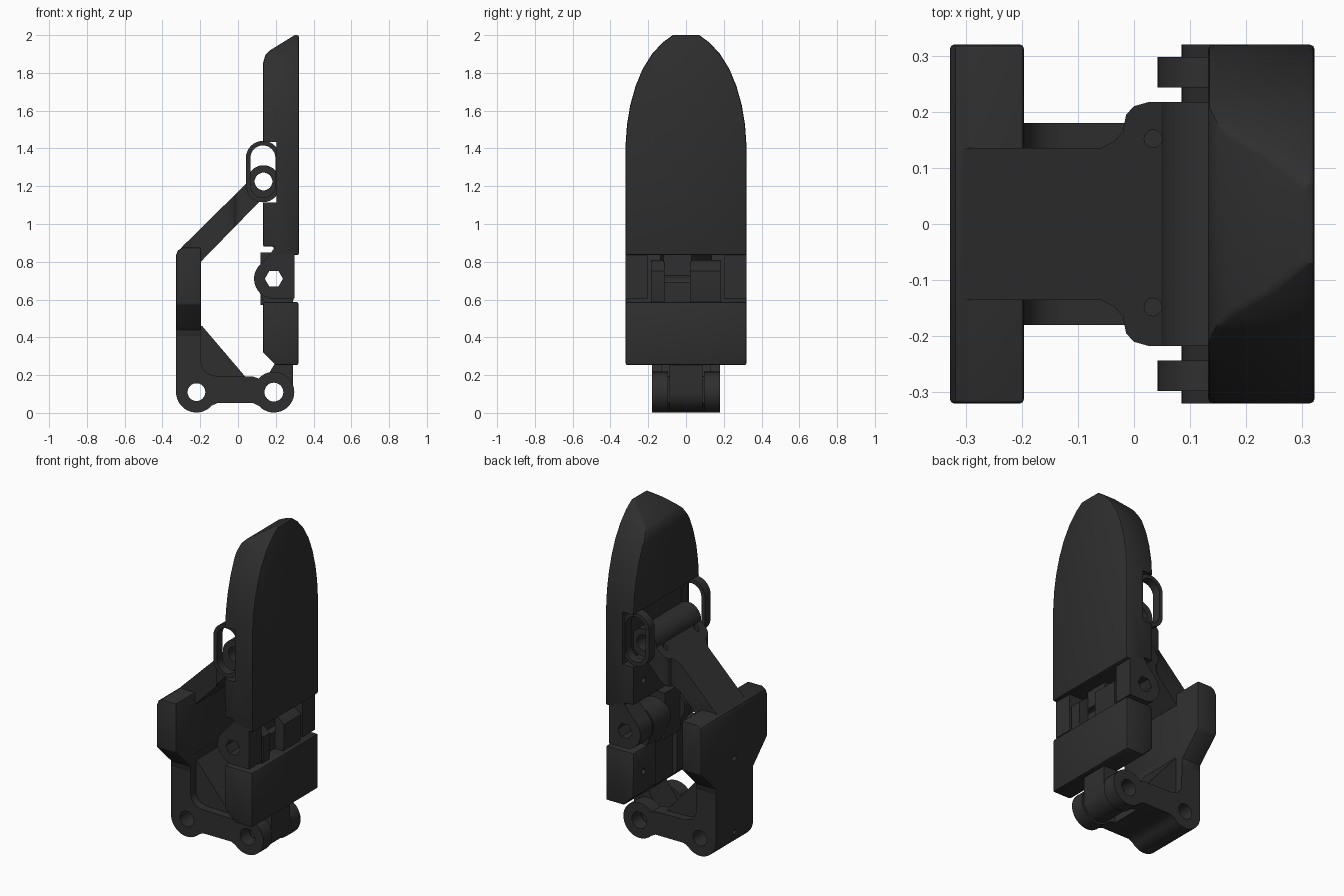
import bpy, bmesh, math

if "Cube" in bpy.data.objects:
    bpy.data.objects.remove(bpy.data.objects["Cube"])

dark = bpy.data.materials.new("dark_plastic")
dark.diffuse_color = (0.028, 0.028, 0.028, 1)
dark.use_nodes = True
dark.node_tree.nodes["Principled BSDF"].inputs["Base Color"].default_value = dark.diffuse_color


def prism(name, axis, pts, lo, hi):
    """Extrude a 2D outline along an axis: y takes (x,z), x takes (y,z), z takes (x,y)."""
    put = {'x': lambda a, b, t: (t, a, b), 'y': lambda a, b, t: (a, t, b), 'z': lambda a, b, t: (a, b, t)}[axis]
    bm = bmesh.new()
    f = bm.faces.new([bm.verts.new(put(a, b, lo)) for a, b in pts])
    r = bmesh.ops.extrude_face_region(bm, geom=[f])
    d = put(0, 0, hi - lo)
    bmesh.ops.translate(bm, vec=d, verts=[v for v in r['geom'] if isinstance(v, bmesh.types.BMVert)])
    bmesh.ops.recalc_face_normals(bm, faces=bm.faces)
    me = bpy.data.meshes.new(name)
    bm.to_mesh(me)
    bm.free()
    me.materials.append(dark)
    ob = bpy.data.objects.new(name, me)
    bpy.context.collection.objects.link(ob)
    return ob


def arc(cx, cz, r, a0=0, a1=360, n=32):
    full = a1 - a0 == 360
    m = n if full else n + 1
    return [(cx + r * math.cos(math.radians(a0 + (a1 - a0) * i / n)),
             cz + r * math.sin(math.radians(a0 + (a1 - a0) * i / n))) for i in range(m)]


def apply(ob, mod):
    bpy.context.view_layer.objects.active = ob
    bpy.ops.object.modifier_apply(modifier=mod.name)


def combine(ob, op, *others):
    for o in others:
        m = ob.modifiers.new("bool", 'BOOLEAN')
        m.operation, m.object, m.solver = op, o, 'EXACT'
        apply(ob, m)
        bpy.data.objects.remove(o)
    return ob


def bevel(ob, w=0.01):
    m = ob.modifiers.new("bevel", 'BEVEL')
    m.width, m.segments, m.limit_method, m.angle_limit = w, 2, 'ANGLE', math.radians(40)
    apply(ob, m)
    return ob


def rod(axis, a, b, r, lo, hi, n=32):
    return prism("rod", axis, arc(a, b, r, n=n), lo, hi)


def box(x0, x1, y0, y1, z0, z1):
    return prism("box", 'y', [(x0, z0), (x1, z0), (x1, z1), (x0, z1)], y0, y1)


def mirrored(pts):
    return pts + [(-a, b) for a, b in reversed(pts)]


# Fingertip plate: pointed arch crossed with the side profile
half = [(0.32, 0.8), (0.32, 1.42), (0.312, 1.53), (0.295, 1.63), (0.267, 1.73), (0.23, 1.82),
        (0.18, 1.9), (0.125, 1.96), (0.07, 2.0)]
tip = prism("fingertip_plate", 'x', mirrored(half), 0.1, 0.34)
side = [(0.19, 0.835), (0.322, 0.835), (0.322, 2.0), (0.30, 2.0), (0.17, 1.92), (0.145, 1.895),
        (0.132, 1.85), (0.132, 0.88), (0.19, 0.88)]
combine(tip, 'INTERSECT', prism("side", 'y', side, -0.34, 0.34))
bevel(tip)
combine(tip, 'DIFFERENCE', box(0.1, 0.205, -0.4, 0.4, 1.115, 1.435),
        rod('x', -0.22, 1.0, 0.018, 0.1, 0.2, 12), rod('x', 0.22, 1.0, 0.018, 0.1, 0.2, 12))

# Slotted guide loops on both sides of the plate
slot = lambda r: arc(0.132, 1.35, r, 0, 180, 16) + arc(0.132, 1.205, r, 180, 360, 16)
for s, lo in (("left", -0.298), ("right", 0.243)):
    loop = prism("guide_loop_" + s, 'y', slot(0.09), lo, lo + 0.055)
    combine(loop, 'DIFFERENCE', prism("cut", 'y', slot(0.066), lo - 0.02, lo + 0.08))

# Hinge lugs hanging from the plate
lug = arc(0.19, 0.71, 0.105, 142, 270, 16) + [(0.298, 0.605), (0.298, 0.85), (0.19, 0.87), (0.165, 0.835)]
for s, lo, hi in (("left", -0.32, -0.2), ("right", 0.2, 0.32)):
    o = prism("tip_hinge_lug_" + s, 'y', lug, lo, hi)
    combine(o, 'DIFFERENCE', rod('y', 0.19, 0.71, 0.048, lo - 0.1, hi + 0.1, 6))

# Middle block
mid = [(0.132, 0.32), (0.2, 0.253), (0.32, 0.253), (0.32, 0.587), (0.132, 0.587)]
block = bevel(prism("middle_block", 'y', mid, -0.32, 0.32))
combine(block, 'DIFFERENCE', box(0.1, 0.16, -0.1, 0.1, 0.2, 0.65),
        rod('x', -0.22, 0.44, 0.018, 0.1, 0.2, 12), rod('x', 0.22, 0.44, 0.018, 0.1, 0.2, 12))

# Knuckles rising from the middle block into the upper hinge
knuckle = [(0.15, 0.56), (0.285, 0.56), (0.298, 0.62), (0.298, 0.75)] + arc(0.19, 0.71, 0.1, 50, 200, 16)
for s, lo, hi in (("left", -0.185, -0.115), ("right", 0.02, 0.185)):
    o = prism("middle_knuckle_" + s, 'y', knuckle, lo, hi)
    combine(o, 'DIFFERENCE', rod('y', 0.19, 0.71, 0.048, lo - 0.1, hi + 0.1))
web = box(0.12, 0.235, -0.12, 0.03, 0.57, 0.85)
web.name = "hinge_web"
combine(web, 'DIFFERENCE', rod('y', 0.19, 0.71, 0.048, -0.3, 0.3))

# Tongue below the middle block
tongue = arc(0.19, 0.11, 0.1, 180, 360, 20) + [(0.29, 0.27), (0.2, 0.27), (0.17, 0.22)]
tg = prism("lower_tongue", 'y', tongue, -0.088, 0.088)
combine(tg, 'DIFFERENCE', rod('y', 0.19, 0.11, 0.05, -0.3, 0.3))

# Base bracket: rounded foot, two lugs, back wall
foot = (arc(-0.22, 0.11, 0.108, 180, 318, 16) + [(-0.11, 0.052), (0.08, 0.052)]
        + arc(0.19, 0.11, 0.108, 222, 498, 28) + [(0.08, 0.192), (-0.12, 0.196)]
        + arc(-0.125, 0.27, 0.07, 260, 185, 8) + [(-0.195, 0.5), (-0.328, 0.5)])
base = prism("base_bracket", 'y', foot, -0.18, 0.18)
combine(base, 'DIFFERENCE', box(0.06, 0.4, -0.094, 0.094, -0.1, 0.4))

# Gusset between wall and foot
gusset = prism("gusset", 'y', [(-0.25, 0.46), (-0.19, 0.46), (0.04, 0.19), (0.04, 0.1), (-0.25, 0.1)], -0.13, 0.13)

# Flared upper wall with sloped top
wall = prism("flared_wall", 'x', mirrored([(0.18, 0.4), (0.185, 0.44), (0.32, 0.575), (0.32, 0.9)]), -0.328, -0.196)
cap = [(-0.4, 0.3), (-0.1, 0.3), (-0.1, 0.875), (-0.295, 0.875), (-0.318, 0.86), (-0.328, 0.835), (-0.4, 0.835)]
combine(wall, 'INTERSECT', prism("cap", 'y', cap, -0.4, 0.4))
bevel(wall, 0.008)

# Diagonal link arm: slanted profile crossed with its flared plan
arm_side = [(-0.3, 0.76), (-0.318, 0.855), (-0.29, 0.885), (0.075, 1.245), (0.17, 1.16), (0.12, 1.125), (-0.197, 0.8),
            (-0.197, 0.76)]
arm = prism("link_arm", 'y', arm_side, -0.3, 0.3)
plan = [(0.135, -0.35), (0.135, -0.06), (0.148, -0.035), (0.165, -0.02), (0.195, -0.014), (0.21, 0.0), (0.217, 0.025),
        (0.217, 0.2)]
plan = [(x, y) for y, x in mirrored(plan)]
combine(arm, 'INTERSECT', prism("plan", 'z', plan, 0.5, 1.5))
combine(arm, 'UNION', rod('y', 0.135, 1.225, 0.086, -0.217, 0.217))
combine(arm, 'DIFFERENCE', rod('y', 0.135, 1.225, 0.047, -0.4, 0.4),
        *[rod('z', 0.034, y, 0.016, 1.0, 1.35, 12) for y in (-0.148, 0.152)])

# Pin holes through the foot, small holes in the back wall
combine(base, 'DIFFERENCE', rod('y', -0.22, 0.11, 0.047, -0.4, 0.4), rod('y', 0.19, 0.11, 0.05, -0.4, 0.4),
        rod('x', 0, 0.11, 0.015, -0.4, -0.25, 12))
combine(gusset, 'DIFFERENCE', rod('y', -0.22, 0.11, 0.047, -0.4, 0.4))
combine(wall, 'DIFFERENCE', rod('x', 0, 0.56, 0.018, -0.4, -0.26, 12))

for o in list(bpy.context.collection.objects):
    bpy.ops.object.select_all(action='DESELECT')
    o.select_set(True)
    bpy.context.view_layer.objects.active = o
    bpy.ops.object.shade_smooth_by_angle(angle=math.radians(28))
